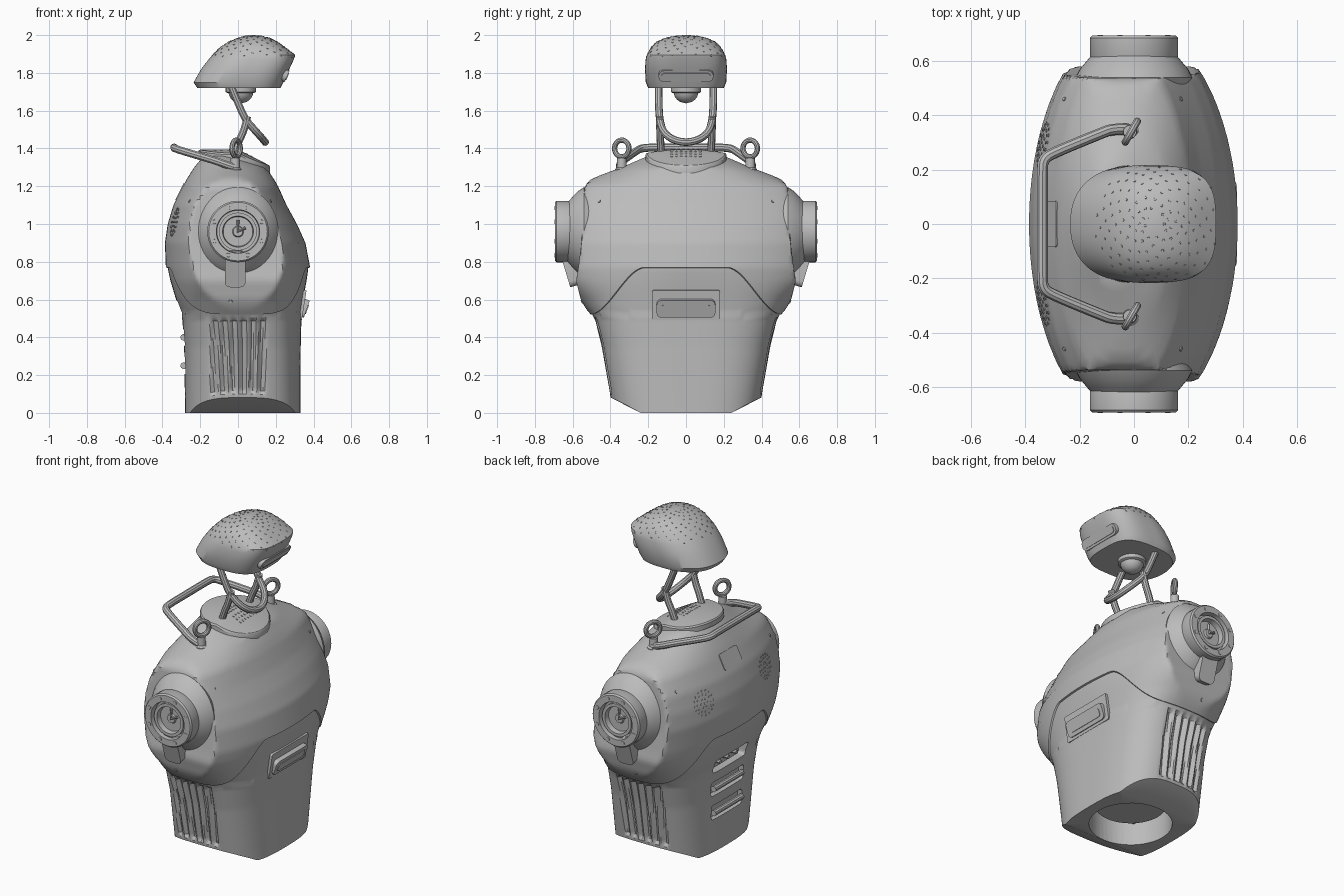
import bpy, bmesh
from math import sin, cos, pi, radians, sqrt
from mathutils import Vector, Matrix

if "Cube" in bpy.data.objects:
    bpy.data.objects.remove(bpy.data.objects["Cube"])
grey = bpy.data.materials.new("matte_grey")
grey.use_nodes = True
grey.diffuse_color = (0.5, 0.5, 0.5, 1)
grey.node_tree.nodes["Principled BSDF"].inputs["Base Color"].default_value = (0.5, 0.5, 0.5, 1)
made = []

def finish(name, bm):
    bmesh.ops.recalc_face_normals(bm, faces=bm.faces)
    me = bpy.data.meshes.new(name)
    bm.to_mesh(me)
    bm.free()
    me.materials.append(grey)
    ob = bpy.data.objects.new(name, me)
    bpy.context.collection.objects.link(ob)
    made.append(ob)
    return ob

def loft(name, rings):
    """Skin closed rings of points and close both ends with fans."""
    bm = bmesh.new()
    rows = [[bm.verts.new(p) for p in ring] for ring in rings]
    n = len(rows[0])
    for a, b in zip(rows, rows[1:]):
        for i in range(n):
            bm.faces.new((a[i], a[(i + 1) % n], b[(i + 1) % n], b[i]))
    for row in (rows[0], rows[-1]):
        c = bm.verts.new(sum((v.co for v in row), Vector()) / n)
        for i in range(n):
            bm.faces.new((row[i], row[(i + 1) % n], c))
    return finish(name, bm)

def tube(name, points, radius, smooth=True):
    cu = bpy.data.curves.new(name, "CURVE")
    cu.dimensions = "3D"
    cu.bevel_depth, cu.bevel_resolution, cu.use_fill_caps = radius, 3, True
    sp = cu.splines.new("NURBS" if smooth else "POLY")
    sp.points.add(len(points) - 1)
    for p, co in zip(sp.points, points):
        p.co = (*co, 1)
    if smooth:
        sp.order_u, sp.use_endpoint_u, sp.resolution_u = 3, True, 8
    tmp = bpy.data.objects.new(name, cu)
    bpy.context.collection.objects.link(tmp)
    bm = bmesh.new()
    me = bpy.data.meshes.new_from_object(tmp.evaluated_get(bpy.context.evaluated_depsgraph_get()))
    bm.from_mesh(me)
    bpy.data.objects.remove(tmp)
    bpy.data.meshes.remove(me)
    return finish(name, bm)

def frame(pos, normal):
    """Local z along the normal, local x sideways."""
    z = Vector(normal).normalized()
    x = Vector((0, 0, 1)).cross(z).normalized()
    return Matrix.Translation(pos) @ Matrix((x, z.cross(x), z)).transposed().to_4x4()

def plate(name, mat, w, h, r, depth):
    pts = [((w - r) * sx + r * cos(a), (h - r) * sy + r * sin(a))
           for sx, sy, start in ((1, 1, 0), (-1, 1, 1), (-1, -1, 2), (1, -1, 3))
           for a in [(start + k / 5) * pi / 2 for k in range(6)]]
    return loft(name, [[mat @ Vector((x, y, z)) for x, y in pts] for z in (-0.02, depth)])

def dots(name, mats, r, depth=0.005, sides=8):
    bm = bmesh.new()
    for m in mats:
        bmesh.ops.create_cone(bm, cap_ends=True, segments=sides, radius1=r, radius2=r * 0.8,
                              depth=depth * 2, matrix=m)
    return finish(name, bm)

def lathe(name, profile, axis, n=48):
    """Spin (radius, distance) pairs about an axis matrix."""
    return loft(name, [[axis @ Vector((r * cos(i * 2 * pi / n), r * sin(i * 2 * pi / n), d))
                        for i in range(n)] for r, d in profile])

def lookup(table, z):
    z = min(max(z, table[0][0]), table[-1][0])
    for a, b in zip(table, table[1:]):
        if z <= b[0]:
            t = (z - a[0]) / (b[0] - a[0])
            return [p + (q - p) * t for p, q in zip(a[1:], b[1:])]

def section(table, th, z, off=0.0):
    x0, x1, w, clip, n_back, n_front = lookup(table, z)
    n = n_front if cos(th) > 0 else n_back
    r = (abs(cos(th) / ((x1 - x0) / 2)) ** n + abs(sin(th) / w) ** n) ** (-1 / n)
    r = min(r, clip / max(abs(sin(th)), 1e-6)) + off
    return Vector(((x0 + x1) / 2 + r * cos(th), r * sin(th), z))

def on_face(table, y, z, side):
    """Frame on the front (+1) or back (-1) surface."""
    def p(y, z):
        x0, x1, w, clip, nb, nf = lookup(table, z)
        n = nf if side > 0 else nb
        return Vector(((x0 + x1) / 2 + side * (x1 - x0) / 2 * (1 - abs(y / w) ** n) ** (1 / n), y, z))
    e = 0.01
    return frame(p(y, z), (p(y + e, z) - p(y - e, z)).cross(p(y, z + e) - p(y, z - e)) * side)

# Torso sections: z, back, front, half width, side clip, back and front roundness
body = [(0, -.28, .33, .385, .5, 3, 3), (.35, -.285, .332, .446, .5, 3, 3),
        (.5, -.295, .336, .484, .5, 3, 3), (.6, -.335, .352, .57, .555, 2.6, 2.6),
        (.7, -.365, .37, .68, .58, 2.2, 2.2), (.77, -.38, .38, .73, .568, 2, 2),
        (.9, -.385, .355, .74, .552, 2, 2), (1, -.37, .31, .73, .546, 2, 2),
        (1.1, -.34, .255, .7, .542, 2, 2), (1.2, -.29, .21, .62, .535, 2, 2),
        (1.24, -.268, .187, .5, .5, 2, 2), (1.3, -.23, .145, .34, .4, 2, 2),
        (1.36, -.18, .02, .2, .3, 2, 2)]
N = 240
angles = [i * 2 * pi / N for i in range(N)]

def seam(th):
    z = 0.65
    for _ in range(12):
        t = min(max((abs(section(body, th, z).y) - 0.22) / 0.29, 0), 1)
        z = 0.5 * z + 0.5 * (0.77 - 0.25 * t * t * (3 - 2 * t))
    return z

def lower_point(th, t):
    bottom = max(0, abs(section(body, th, 0).y) - 0.24) * 0.56
    z = bottom + (0.82 - bottom) * t
    p = section(body, th, z, -0.007 if z > 0.52 else 0)
    if abs(p.x) < 0.15 and 0.1 < z < 0.5:      # side bellows
        p.y *= 1 - 0.025 * (1 - cos(p.x * 2 * pi / 0.05))
    return p

def base_point(th):
    p = section(body, th, 0)
    return (p.x * .98, min(max(p.y * .99, -.24), .24), 0)

lower = loft("lower_body", [[base_point(a) for a in angles]]
             + [[lower_point(a, k / 40) for a in angles] for k in range(41)])
edges = [seam(a) for a in angles]
loft("chest_shell", [[section(body, a, e + (1.36 - e) * k / 40, 0.002) for a, e in zip(angles, edges)]
                     for k in range(41)])

# Base opening and back vents
cutters = [lathe("base_cutter", [(.235, -.1), (.235, .22)], Matrix.Translation((.025, 0, 0)))]
for z, w in ((.25, .15), (.4, .16), (.55, .16)):
    cutters.append(plate("vent_cutter", frame((-.27, 0, z), (-1, 0, 0)), w, .045, .02, .1))
for c in cutters:
    mod = lower.modifiers.new("cut", "BOOLEAN")
    mod.operation, mod.object, mod.solver = "DIFFERENCE", c, "EXACT"
    bpy.context.view_layer.objects.active = lower
    bpy.ops.object.modifier_apply(modifier=mod.name)
    made.remove(c)
    bpy.data.objects.remove(c)
for z in (.25, .4):
    tube("vent_bar", [(-.287, -.14, z), (-.287, .14, z)], .018, False)
dots("vent_pegs", [frame((-.27, y, .55), (-1, 0, 0)) for y in (-.08, 0, .08)], .015, .025)
middle = Matrix.Translation((.025, 0, 0))
lathe("base_ring", [(.2, .12), (.2, .16), (.15, .16), (.15, .12), (.2, .12)], middle)
lathe("base_hub", [(.05, .13), (.05, .23)], middle)
for a in range(4):
    d = Vector((cos(a * pi / 2 + .8), sin(a * pi / 2 + .8), 0))
    tube("base_spoke", [middle @ (d * r + Vector((0, 0, .15))) for r in (.04, .24)], .015, False)

# Front grip plate, back panel, speaker dots and screws
plate("front_plate", on_face(body, 0, .57, 1), .18, .08, .01, .003)
plate("front_grip", frame((.347, 0, .555), (1, 0, -.35)), .155, .048, .025, .018)
plate("front_grip_inset", frame((.362, 0, .549), (1, 0, -.35)), .13, .025, .015, .006)
dots("front_plate_screws", [on_face(body, y, z, 1) for y in (-.165, .165) for z in (.505, .64)], .011, .006)
plate("back_panel", on_face(body, 0, 1.17, -1), .085, .05, .012, .005)
for s in (-1, 1):
    dots("speaker_dots", [on_face(body, s * .3 + r * cos(a), 1.01 + r * sin(a), -1)
                          for r, n in ((0, 1), (.025, 6), (.05, 12), (.07, 16))
                          for a in [k * 2 * pi / n for k in range(n)]], .007, .004)
    dots("chest_screws", [on_face(body, s * .46, 1.12, side) for side in (-1, 1)], .01)

# Shoulders: dome, bolted socket and lower lug
for s in (-1, 1):
    axis = frame((0, 0, .96), (0, s, 0))
    dome = [(.48, .19, .21), (.54, .215, .24), (.57, .2, .22), (.6, .175, .19), (.63, .15, .155)]
    loft("shoulder_dome", [[(rx * cos(a), s * y, .955 + rz * sin(a)) for a in angles[::5]]
                           for y, rx, rz in dome])
    lathe("shoulder_socket", [(.15, .58), (.163, .618), (.163, .685), (.155, .694), (.115, .694),
                              (.112, .655), (.1, .655), (.1, .682), (.082, .682), (.078, .65),
                              (.03, .65), (.025, .66), (.01, .66)], axis)
    dots("socket_bolts", [axis @ Matrix.Translation((.135 * cos(a), .135 * sin(a), .692))
                          for a in [(k + .5) * pi / 4 for k in range(8)]], .014, .004, 6)
    tube("socket_mark", [axis @ Vector((0, .06, .655)), axis @ Vector((0, 0, .66)),
                         axis @ Vector((.04, .02, .655))], .008, False)
    plate("shoulder_lug", frame((-.015, s * .56, .785), (0, s, -.3)), .055, .1, .03, .085)
    dots("side_screw", [frame((-.04, s * .55, .59), (0, s, -.4))], .012)

# Neck plate, folded down toward the front
def collar_z(x, y):
    return 1.385 - .5 * max(0, x) - .4 * y * y

def collar(a, k, dz):
    x, y = -.02 + .19 * k * cos(a), .215 * k * sin(a)
    return (x, y, collar_z(x, y) + dz)
loft("neck_plate", [[collar(a, k, dz) for a in angles[::4]]
                    for k, dz in ((1, -.03), (1, 0), (.97, .008), (.7, .01), (.4, .01), (.1, .01))])
dots("neck_plate_holes", [frame((x, y * .025, collar_z(x, y * .025) + .009), (.5 if x > 0 else .01, 0, 1))
                          for x in (-.04, -.015, .02, .045, .07) for y in range(-3, 4)], .008, .003, 6)

# Carry handle with lifting eyes
half = [(-.02, .35, 1.3), (-.08, .35, 1.32), (-.12, .335, 1.335), (-.29, .265, 1.385),
        (-.335, .24, 1.4), (-.338, .19, 1.405), (-.338, .1, 1.405)]
tube("carry_handle", half + [(x, -y, z) for x, y, z in reversed(half)], .021)
for s in (-1, 1):
    lathe("eye_post", [(.036, 1.24), (.036, 1.29), (.026, 1.3), (.024, 1.35)],
          Matrix.Translation((-.015, s * .34, 0)), 20)
    bpy.ops.mesh.primitive_torus_add(major_segments=32, minor_segments=10, major_radius=.044,
                                     minor_radius=.014, location=(-.01, s * .34, 1.4),
                                     rotation=(0, radians(90), radians(-30)))
    eye = bpy.context.object
    eye.name = "lifting_eye"
    eye.data.materials.append(grey)
    made.append(eye)

# Neck yoke and struts
yoke = [(-.04, .145, 1.74), (0, .145, 1.64), (.04, .14, 1.55), (.1, .12, 1.485), (.135, .07, 1.445)]
tube("neck_yoke", yoke + [(.147, 0, 1.43)] + [(x, -y, z) for x, y, z in reversed(yoke)], .02)
for s in (-1, 1):
    tube("neck_strut", [(.05, s * .138, 1.57), (.035, s * .138, 1.5), (-.0, s * .135, 1.43),
                        (-.025, s * .13, 1.35)], .02)

# Head shell, slot, pits and neck ball
skull = [(1.72, -.215, .225, .2, 1, 2.3, 3.4), (1.75, -.235, .24, .213, 1, 2.3, 3.4),
         (1.82, -.195, .272, .217, 1, 2.3, 3.4), (1.87, -.157, .295, .214, 1, 2.3, 3.3),
         (1.895, -.135, .302, .207, 1, 2.3, 3.2), (1.935, -.095, .25, .185, 1, 2.2, 2.8),
         (1.965, -.05, .208, .155, 1, 2.1, 2.5), (1.985, .0, .168, .11, 1, 2, 2.2),
         (1.995, .035, .125, .065, 1, 2, 2), (2, .065, .09, .015, 1, 2, 2)]
loft("head_shell", [[section(skull, a, row[0]) for a in angles[::3]] for row in skull])
plate("head_slot", frame((.256, 0, 1.783), (1, 0, -.45)), .145, .033, .03, .004)
plate("head_slot_inset", frame((.258, 0, 1.782), (1, 0, -.45)), .13, .02, .019, .006)
pits = []
for k in range(150):
    a, z = k * 2.4, 1.997 - .115 * (k / 150) ** 1.3
    du = section(skull, a + .02, z) - section(skull, a - .02, z)
    dv = section(skull, a, z + .003) - section(skull, a, z - .003)
    pits.append(frame(section(skull, a, z), du.cross(dv)))
dots("head_pits", pits, .006, .002, 5)
ball = Matrix.Translation((.015, 0, 1.705))
lathe("neck_ball", [(.066 * sqrt(1 - t * t / 100) + .0005, -.0066 * t) for t in range(10, -1, -1)], ball, 32)
lathe("ball_collar", [(.07, -.012), (.08, -.006), (.08, .025)], ball, 32)

bpy.ops.object.select_all(action="DESELECT")
for ob in made:
    ob.select_set(True)
bpy.context.view_layer.objects.active = lower
bpy.ops.object.shade_smooth_by_angle(angle=radians(32))
